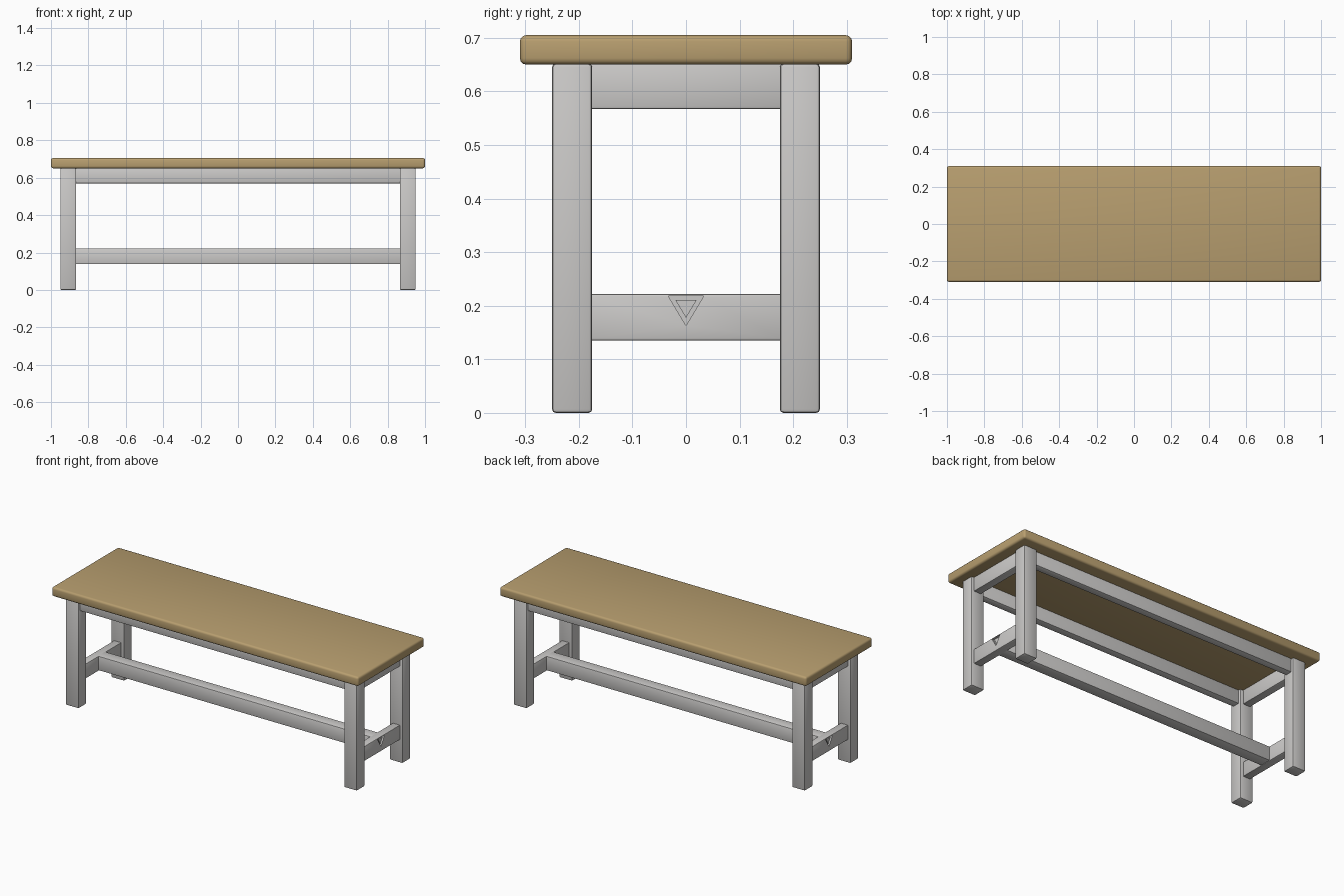
import bpy
import bmesh
from mathutils import Vector

if "Cube" in bpy.data.objects:
    bpy.data.objects.remove(bpy.data.objects["Cube"], do_unlink=True)


def make_material(name, rgb):
    mat = bpy.data.materials.new(name)
    mat.use_nodes = True
    mat.diffuse_color = (*rgb, 1)
    mat.node_tree.nodes["Principled BSDF"].inputs["Base Color"].default_value = (*rgb, 1)
    return mat


WOOD = make_material("warm wood", (0.48, 0.345, 0.16))
PAINT = make_material("pale grey paint", (0.60, 0.59, 0.58))


def add_object(name, bm, mat):
    bmesh.ops.recalc_face_normals(bm, faces=bm.faces)
    mesh = bpy.data.meshes.new(name)
    bm.to_mesh(mesh)
    bm.free()
    mesh.materials.append(mat)
    obj = bpy.data.objects.new(name, mesh)
    bpy.context.collection.objects.link(obj)
    return obj


def board(name, low, high, mat, radius=0.005, segments=2):
    """Rounded box between two opposite corners."""
    low, high = Vector(low), Vector(high)
    bm = bmesh.new()
    bmesh.ops.create_cube(bm, size=1)
    for v in bm.verts:
        v.co = (low + high) / 2 + v.co * (high - low)
    bmesh.ops.bevel(bm, geom=bm.edges[:], offset=radius, segments=segments,
                    profile=0.5, affect="EDGES")
    obj = add_object(name, bm, mat)
    bpy.ops.object.select_all(action="DESELECT")
    obj.select_set(True)
    bpy.context.view_layer.objects.active = obj
    bpy.ops.object.shade_smooth_by_angle()
    return obj


def triangle_prism(name, x_inner, x_outer, scale):
    """Prism along x, pointing down, centred on the end stretcher."""
    outline = [(-0.033, 0.019), (0.033, 0.019), (0, -0.036)]
    bm = bmesh.new()
    verts = [bm.verts.new((x_inner, y * scale, 0.199 + z * scale)) for y, z in outline]
    face = bm.faces.new(verts)
    ext = bmesh.ops.extrude_face_region(bm, geom=[face])
    for v in ext["geom"]:
        if isinstance(v, bmesh.types.BMVert):
            v.co.x = x_outer
    return add_object(name, bm, PAINT)


# Seat slab
board("seat", (-1, -0.31, 0.65), (1, 0.31, 0.705), WOOD, 0.012, 3)

# Legs, end rails and end stretchers
for sx, side in ((1, "left"), (-1, "right")):
    for sy, end in ((-1, "front"), (1, "back")):
        xs = sorted((sx * 0.865, sx * 0.95))
        ys = sorted((sy * 0.175, sy * 0.25))
        board(f"{end}_{side}_leg", (xs[0], ys[0], 0), (xs[1], ys[1], 0.652), PAINT, 0.007)

    xs = sorted((sx * 0.885, sx * 0.933))
    board(f"{side}_end_rail", (xs[0], -0.18, 0.567), (xs[1], 0.18, 0.652), PAINT)
    stretcher = board(f"{side}_end_stretcher", (xs[0], -0.18, 0.135),
                      (xs[1], 0.18, 0.222), PAINT)

    # Triangular notch with a smaller raised wedge inside
    cutter = triangle_prism("notch_cutter", sx * 0.921, sx * 0.96, 1)
    cutter.hide_render = True
    cut = stretcher.modifiers.new("notch", "BOOLEAN")
    cut.operation = "DIFFERENCE"
    cut.object = cutter
    bpy.context.view_layer.objects.active = stretcher
    bpy.ops.object.modifier_apply(modifier=cut.name)
    bpy.data.objects.remove(cutter, do_unlink=True)
    triangle_prism(f"{side}_notch_wedge", sx * 0.918, sx * 0.928, 0.6)

# Long rails under the seat
for sy, end in ((-1, "front"), (1, "back")):
    ys = sorted((sy * 0.19, sy * 0.235))
    board(f"{end}_rail", (-0.87, ys[0], 0.57), (0.87, ys[1], 0.652), PAINT)

# Long centre stretcher joining the two ends
board("centre_stretcher", (-0.895, -0.035, 0.138), (0.895, 0.035, 0.222), PAINT)
